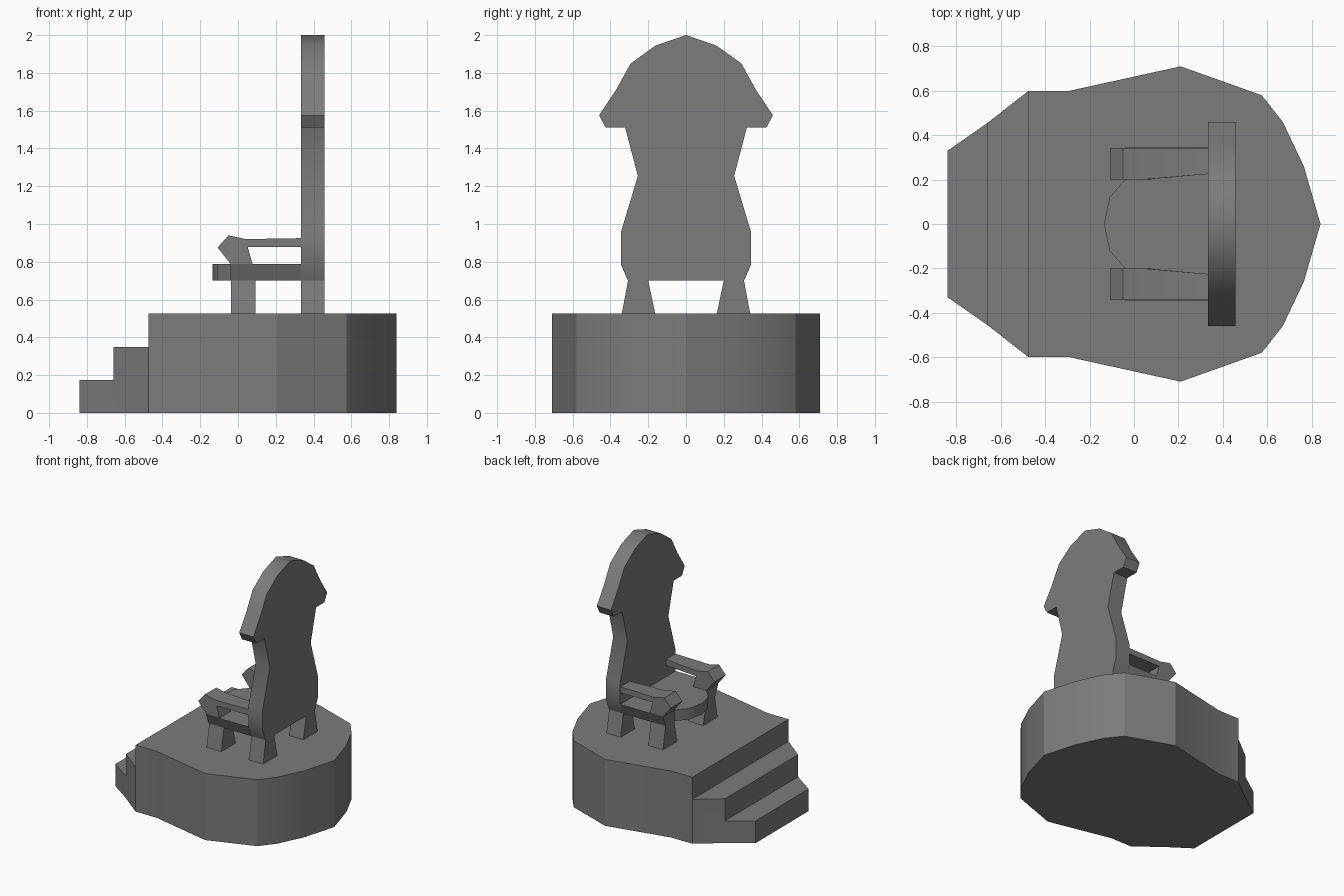
import bpy, bmesh, math

if "Cube" in bpy.data.objects:
    bpy.data.objects.remove(bpy.data.objects["Cube"])

stone = bpy.data.materials.new("dark_grey")
stone.diffuse_color = (0.2, 0.2, 0.2, 1)
stone.use_nodes = True
stone.node_tree.nodes["Principled BSDF"].inputs["Base Color"].default_value = stone.diffuse_color


def prism(name, pts, axis, lo, hi, pts_hi=None):
    """Extrude a 2D outline along an axis; pts_hi gives a different far outline."""
    def place(p, d):
        return {'x': (d, p[0], p[1]), 'y': (p[0], d, p[1]), 'z': (p[0], p[1], d)}[axis]
    bm = bmesh.new()
    a = [bm.verts.new(place(p, lo)) for p in pts]
    b = [bm.verts.new(place(p, hi)) for p in (pts_hi or pts)]
    bm.faces.new(a)
    bm.faces.new(b)
    n = len(a)
    for i in range(n):
        j = (i + 1) % n
        bm.faces.new((a[i], a[j], b[j], b[i]))
    bmesh.ops.recalc_face_normals(bm, faces=bm.faces)
    me = bpy.data.meshes.new(name)
    bm.to_mesh(me)
    bm.free()
    me.materials.append(stone)
    ob = bpy.data.objects.new(name, me)
    bpy.context.collection.objects.link(ob)
    return ob


def mirror_y(ob):
    m = ob.modifiers.new("mirror", 'MIRROR')
    m.use_axis = (False, True, False)
    m.use_mirror_merge = False


def smooth(ob, degrees):
    bpy.ops.object.select_all(action='DESELECT')
    ob.select_set(True)
    bpy.context.view_layer.objects.active = ob
    bpy.ops.object.shade_smooth_by_angle(angle=math.radians(degrees))


def mirrored(half, k):
    """Close a half outline by reflecting coordinate k (centre points kept once)."""
    other = [tuple(-c if i == k else c for i, c in enumerate(p))
             for p in reversed(half) if abs(p[k]) > 1e-6]
    return half + other


# Rounded platform with two steps cut into its front
dais_half = [(-0.84, 0.33), (-0.66, 0.455), (-0.475, 0.60), (-0.29, 0.60), (0.21, 0.71),
             (0.575, 0.58), (0.67, 0.46), (0.765, 0.26), (0.84, 0)]
dais = prism("stepped_platform", mirrored(dais_half, 1), 'z', 0, 0.525)
cutter = prism("step_cutter", [(-1, 0.175), (-0.66, 0.175), (-0.66, 0.35),
                               (-0.475, 0.35), (-0.475, 0.7), (-1, 0.7)], 'y', -1, 1)
cutter.hide_render = True
cut = dais.modifiers.new("steps", 'BOOLEAN')
cut.operation = 'DIFFERENCE'
cut.solver = 'EXACT'
cut.object = cutter
bpy.context.view_layer.objects.active = dais
bpy.ops.object.modifier_apply(modifier=cut.name)
bpy.data.objects.remove(cutter)
smooth(dais, 30)

# Tall backrest with flared crest
back_half = [(0, 2.0), (0.16, 1.945), (0.293, 1.85), (0.37, 1.71), (0.46, 1.575),
             (0.425, 1.51), (0.322, 1.51), (0.255, 1.255), (0.345, 0.955),
             (0.345, 0.79), (0.307, 0.70)]
back = prism("backrest", mirrored(back_half, 0), 'x', 0.333, 0.457)
smooth(back, 40)

# Seat with rounded front lip and sides slanting inwards below
lip = [(-0.135, 0), (-0.11, 0.12), (-0.04, 0.2)]
seat_low = mirrored(lip + [(-0.04, 0.307), (0.333, 0.307)], 1)
seat_top = mirrored(lip + [(-0.04, 0.345), (0.333, 0.345)], 1)
smooth(prism("seat", seat_low, 'z', 0.70, 0.787, seat_top), 30)

# Splayed legs
leg = [(0.163, 0.525), (0.34, 0.525), (0.307, 0.70), (0.2, 0.70)]
for name, x0, x1 in (("front_leg", -0.037, 0.092), ("rear_leg", 0.333, 0.457)):
    mirror_y(prism(name, leg, 'x', x0, x1))

# Armrests with knobbed front; inner side narrows towards the back
arm_pts = [(-0.108, 0.875), (-0.05, 0.94), (0.04, 0.92), (0.333, 0.925), (0.333, 0.877),
           (0.052, 0.877), (0.077, 0.787), (-0.038, 0.787)]
arm = prism("armrest", arm_pts, 'y', 0.2, 0.342)
for v in arm.data.vertices:
    if v.co.x > 0.3 and v.co.y < 0.3:
        v.co.y = 0.225
smooth(arm, 30)
mirror_y(arm)
